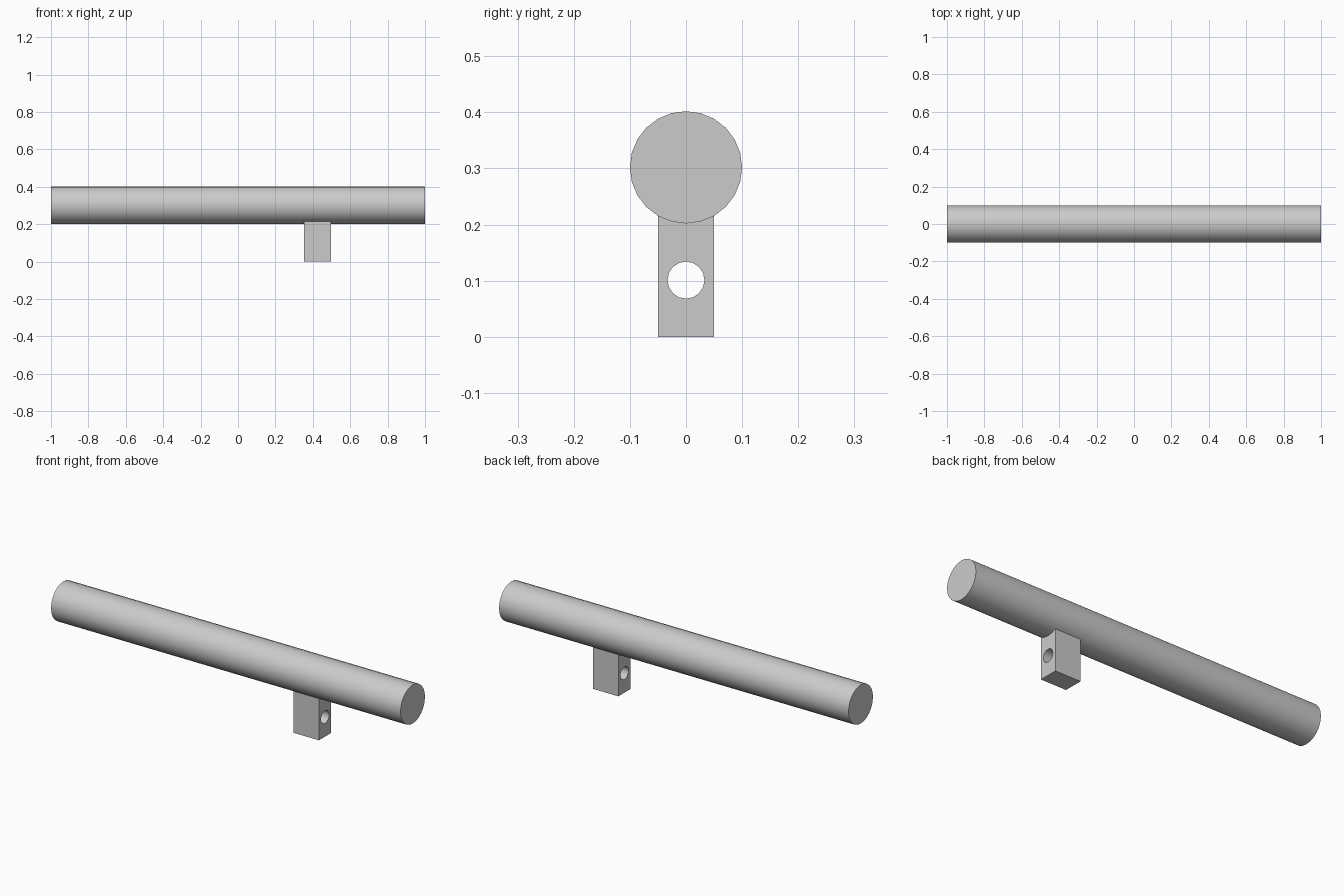
import bpy
from math import pi, radians

default = bpy.data.objects.get("Cube")
if default:
    bpy.data.objects.remove(default, do_unlink=True)

grey = bpy.data.materials.new("light grey")
grey.use_nodes = True
grey.diffuse_color = (0.6, 0.6, 0.6, 1)
grey.node_tree.nodes["Principled BSDF"].inputs["Base Color"].default_value = (0.6, 0.6, 0.6, 1)


def rod(name, sides, radius, length, location):
    """Cylinder lying along x."""
    bpy.ops.mesh.primitive_cylinder_add(vertices=sides, radius=radius, depth=length,
                                        location=location, rotation=(0, pi / 2, 0))
    obj = bpy.context.object
    obj.name = name
    obj.data.materials.append(grey)
    return obj


def smooth(obj):
    bpy.ops.object.select_all(action="DESELECT")
    obj.select_set(True)
    bpy.context.view_layer.objects.active = obj
    bpy.ops.object.shade_smooth_by_angle(angle=radians(30))


# Long round bar
bar = rod("bar", 24, 0.1, 2, (0, 0, 0.302))
smooth(bar)

# Mounting lug, its top buried in the bar
bpy.ops.mesh.primitive_cube_add(size=1, location=(0.425, 0, 0.125))
lug = bpy.context.object
lug.name = "lug"
lug.scale = (0.146, 0.1, 0.25)
bpy.ops.object.transform_apply(location=False, rotation=False, scale=True)
lug.data.materials.append(grey)

# Round hole through the lug
cutter = rod("hole_cutter", 16, 0.033, 0.4, (0.425, 0, 0.101))
cutter.hide_render = True
hole = lug.modifiers.new("hole", "BOOLEAN")
hole.operation = "DIFFERENCE"
hole.solver = "EXACT"
hole.object = cutter
bpy.context.view_layer.objects.active = lug
bpy.ops.object.modifier_apply(modifier=hole.name)
bpy.data.objects.remove(cutter, do_unlink=True)
smooth(lug)
